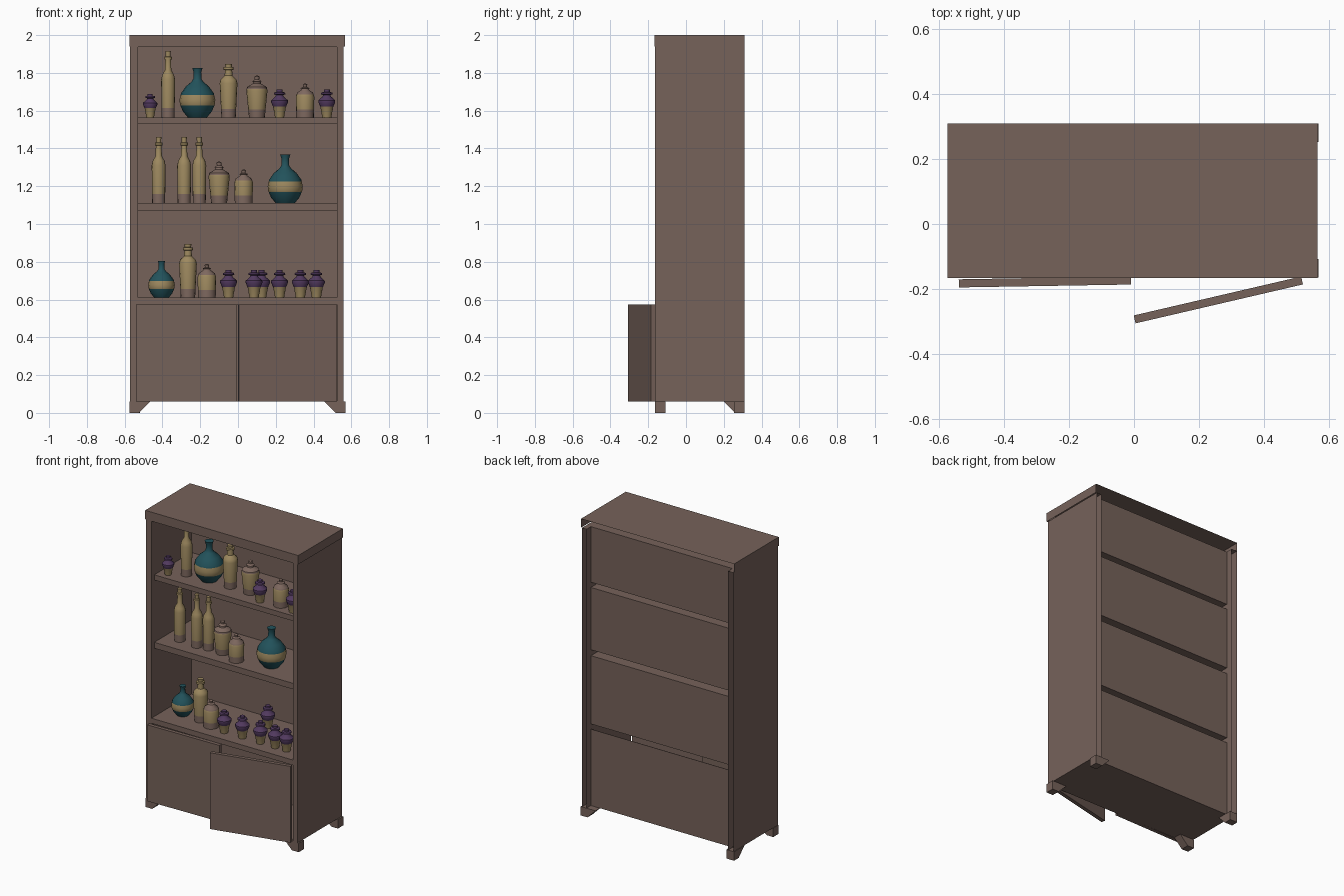
import bpy, bmesh, math
from mathutils import Matrix, Vector

if "Cube" in bpy.data.objects:
    bpy.data.objects.remove(bpy.data.objects["Cube"])


def material(name, color):
    m = bpy.data.materials.new(name)
    m.use_nodes = True
    m.diffuse_color = (*color, 1)
    m.node_tree.nodes["Principled BSDF"].inputs["Base Color"].default_value = (*color, 1)
    return m


wood = material("brown_wood", (0.180, 0.122, 0.102))
teal = material("teal_glass", (0.016, 0.085, 0.105))
tan = material("tan_ceramic", (0.34, 0.25, 0.115))
mauve = material("mauve_glaze", (0.21, 0.14, 0.115))
purple = material("purple_glaze", (0.085, 0.042, 0.115))


def finish(name, bm, mats, smooth=False):
    me = bpy.data.meshes.new(name)
    bmesh.ops.recalc_face_normals(bm, faces=bm.faces)
    bm.to_mesh(me)
    bm.free()
    for m in mats:
        me.materials.append(m)
    if smooth:
        for p in me.polygons:
            p.use_smooth = True
        me.set_sharp_from_angle(angle=math.radians(40))
    ob = bpy.data.objects.new(name, me)
    bpy.context.collection.objects.link(ob)
    return ob


def box(name, xs, ys, zs, missing=()):
    """Axis-aligned box; sides whose outward direction is listed are left out."""
    bm = bmesh.new()
    bmesh.ops.create_cube(bm, size=1)
    drop = [f for f in bm.faces for d in missing if f.normal.dot(Vector(d)) > 0.9]
    bmesh.ops.delete(bm, geom=drop, context="FACES")
    for v in bm.verts:
        v.co = [a + (b - a) * (c + 0.5) for c, (a, b) in zip(v.co, (xs, ys, zs))]
    return finish(name, bm, [wood])


BACK, DOWN = (0, 1, 0), (0, 0, -1)
FRONT_Y, REAR_Y, PANEL_Y = -0.165, 0.31, 0.26
OUT_L, OUT_R, IN_L, IN_R = -0.572, 0.559, -0.53, 0.525
FLOOR, CEILING, TOP = 0.06, 1.94, 2.0

# Carcass: hollow side walls, hollow cornice, ceiling and floor
for name, a, b in (("right_side", OUT_L, IN_L), ("left_side", IN_R, OUT_R)):
    box(name, (a, b), (FRONT_Y, REAR_Y), (FLOOR, CEILING), [BACK])
box("cornice", (-0.575, 0.566), (FRONT_Y - 0.002, REAR_Y), (CEILING, TOP), [BACK, DOWN])
box("ceiling_board", (IN_L, IN_R), (FRONT_Y, PANEL_Y), (CEILING - 0.002, CEILING))
box("floor_board", (OUT_L, OUT_R), (FRONT_Y, PANEL_Y), (FLOOR, FLOOR + 0.004))

# Shelves, open at the rear, with back panels between them
shelves = [(0.575, 0.61, FRONT_Y), (1.07, 1.11, -0.135), (1.53, 1.565, -0.135)]
panel_base = FLOOR
for i, (low, high, front) in enumerate(shelves):
    hidden = [BACK, DOWN] if i == 0 else [BACK]
    box(f"shelf_{i + 1}", (IN_L, IN_R), (front, PANEL_Y), (low, high), hidden)
    box(f"back_panel_{i + 1}", (IN_L, IN_R), (PANEL_Y, PANEL_Y + 0.003), (panel_base, low))
    panel_base = high
box("back_panel_4", (IN_L, IN_R), (PANEL_Y, PANEL_Y + 0.003), (panel_base, CEILING))


# Doors: slabs between two plan points, one of them ajar
def door(name, start, end, thick=0.025):
    a, b = Vector((*start, 0)), Vector((*end, 0))
    d = b - a
    ob = box(name, (0, d.length), (-thick / 2, thick / 2), (FLOOR, 0.574))
    ob.data.transform(Matrix.Translation(a) @ Matrix.Rotation(math.atan2(d.y, d.x), 4, "Z"))


door("closed_door", (-0.54, -0.183), (-0.009, -0.174))
door("open_door", (0.002, -0.294), (0.518, -0.174))


# Feet: bracket profile pushed through a depth
def foot(name, corner, along, across):
    """The bracket runs from the corner along one direction, its depth along the other."""
    bm = bmesh.new()
    loop = [(0, 0), (0.05, 0), (0.11, FLOOR), (0, FLOOR)]
    c, u, w = (Vector((*p, 0)) for p in (corner, along, across))
    f = bm.faces.new([bm.verts.new(c + u * s + Vector((0, 0, z))) for s, z in loop])
    new = bmesh.ops.extrude_face_region(bm, geom=[f])["geom"]
    bmesh.ops.translate(bm, vec=w * 0.057, verts=[g for g in new if isinstance(g, bmesh.types.BMVert)])
    finish(name, bm, [wood])


foot("front_right_foot", (-0.575, FRONT_Y), (1, 0), (0, 1))
foot("front_left_foot", (0.568, FRONT_Y), (-1, 0), (0, 1))
foot("rear_left_foot", (0.568, REAR_Y), (-1, 0), (0, -1))
foot("rear_right_foot", (-0.575, REAR_Y), (0, -1), (1, 0))


# Vessels: lathed (radius, height) profiles, coloured by height bands
KINDS = {
    "slim_bottle": ([(0.034, 0), (0.037, 0.2), (0.031, 0.225), (0.017, 0.25), (0.015, 0.305),
                     (0.02, 0.307), (0.02, 0.32), (0.013, 0.322), (0.014, 0.35)],
                    [mauve, tan], [0.048]),
    "wide_bottle": ([(0.038, 0), (0.047, 0.18), (0.042, 0.2), (0.021, 0.22), (0.019, 0.25),
                     (0.027, 0.252), (0.027, 0.265), (0.017, 0.267), (0.018, 0.283)],
                    [mauve, tan], [0.045]),
    "tall_jar": ([(0.042, 0), (0.056, 0.14), (0.052, 0.16), (0.022, 0.178), (0.02, 0.188),
                  (0.026, 0.19), (0.012, 0.2), (0.014, 0.215), (0.005, 0.22)],
                 [mauve, tan, mauve], [0.04, 0.15]),
    "short_jar": ([(0.047, 0), (0.049, 0.11), (0.042, 0.13), (0.02, 0.145), (0.017, 0.152),
                   (0.025, 0.154), (0.01, 0.16), (0.012, 0.173), (0.005, 0.178)],
                  [mauve, tan, mauve], [0.04, 0.12]),
    "flask": ([(0.05, 0), (0.075, 0.03), (0.09, 0.065), (0.093, 0.09), (0.085, 0.125),
               (0.06, 0.16), (0.03, 0.185), (0.021, 0.2), (0.02, 0.235), (0.027, 0.257)],
              [teal, tan, teal], [0.06, 0.115]),
    "potion_pot": ([(0.024, 0), (0.034, 0.055), (0.045, 0.08), (0.044, 0.09), (0.022, 0.11),
                    (0.019, 0.118), (0.031, 0.122), (0.029, 0.131), (0.016, 0.134), (0.016, 0.146)],
                   [tan, purple], [0.057]),
}


def vessel(name, kind, x, y, z, scale=1.0, sides=16):
    profile, mats, cuts = KINDS[kind]
    # Add a ring wherever the colour changes
    points = list(profile)
    for cut in cuts:
        for (r0, z0), (r1, z1) in zip(profile, profile[1:]):
            if z0 < cut < z1:
                points.append((r0 + (r1 - r0) * (cut - z0) / (z1 - z0), cut))
    points.sort(key=lambda p: p[1])
    bm = bmesh.new()
    rings = []
    for r, h in points:
        rings.append([bm.verts.new((r * math.cos(t), r * math.sin(t), h))
                      for t in (math.tau * i / sides for i in range(sides))])
    for low, high in zip(rings, rings[1:]):
        for i in range(sides):
            j = (i + 1) % sides
            bm.faces.new((low[i], low[j], high[j], high[i]))
    bm.faces.new(rings[0])
    bm.faces.new(rings[-1])
    for f in bm.faces:
        height = f.calc_center_median().z
        f.material_index = sum(height > c for c in cuts)
    ob = finish(name, bm, mats, smooth=True)
    ob.location = (x, y, z)
    ob.scale = (scale,) * 3


# Contents of each shelf: kind, x, y, scale
contents = {
    1.565: [("potion_pot", -0.465, -0.08, 0.85), ("slim_bottle", -0.37, -0.02, 1),
            ("flask", -0.215, 0, 1.02), ("wide_bottle", -0.05, -0.01, 1),
            ("tall_jar", 0.1, -0.01, 1), ("potion_pot", 0.22, -0.08, 1),
            ("short_jar", 0.355, -0.05, 1), ("potion_pot", 0.47, -0.085, 1)],
    1.11: [("slim_bottle", -0.42, -0.02, 1), ("slim_bottle", -0.285, -0.03, 1),
           ("slim_bottle", -0.205, -0.02, 1), ("tall_jar", -0.1, -0.02, 1),
           ("short_jar", 0.03, -0.06, 1), ("flask", 0.25, 0, 1)],
    0.61: [("flask", -0.405, -0.01, 0.76), ("wide_bottle", -0.265, -0.02, 1),
           ("short_jar", -0.165, -0.05, 1)]
          + [("potion_pot", x, -0.075, 1) for x in (-0.05, 0.085, 0.22, 0.33, 0.415)]
          + [("potion_pot", 0.125, 0.14, 1)],
}
count = 0
for z, row in contents.items():
    for kind, x, y, s in row:
        count += 1
        vessel(f"{kind}_{count}", kind, x, y, z, s)
